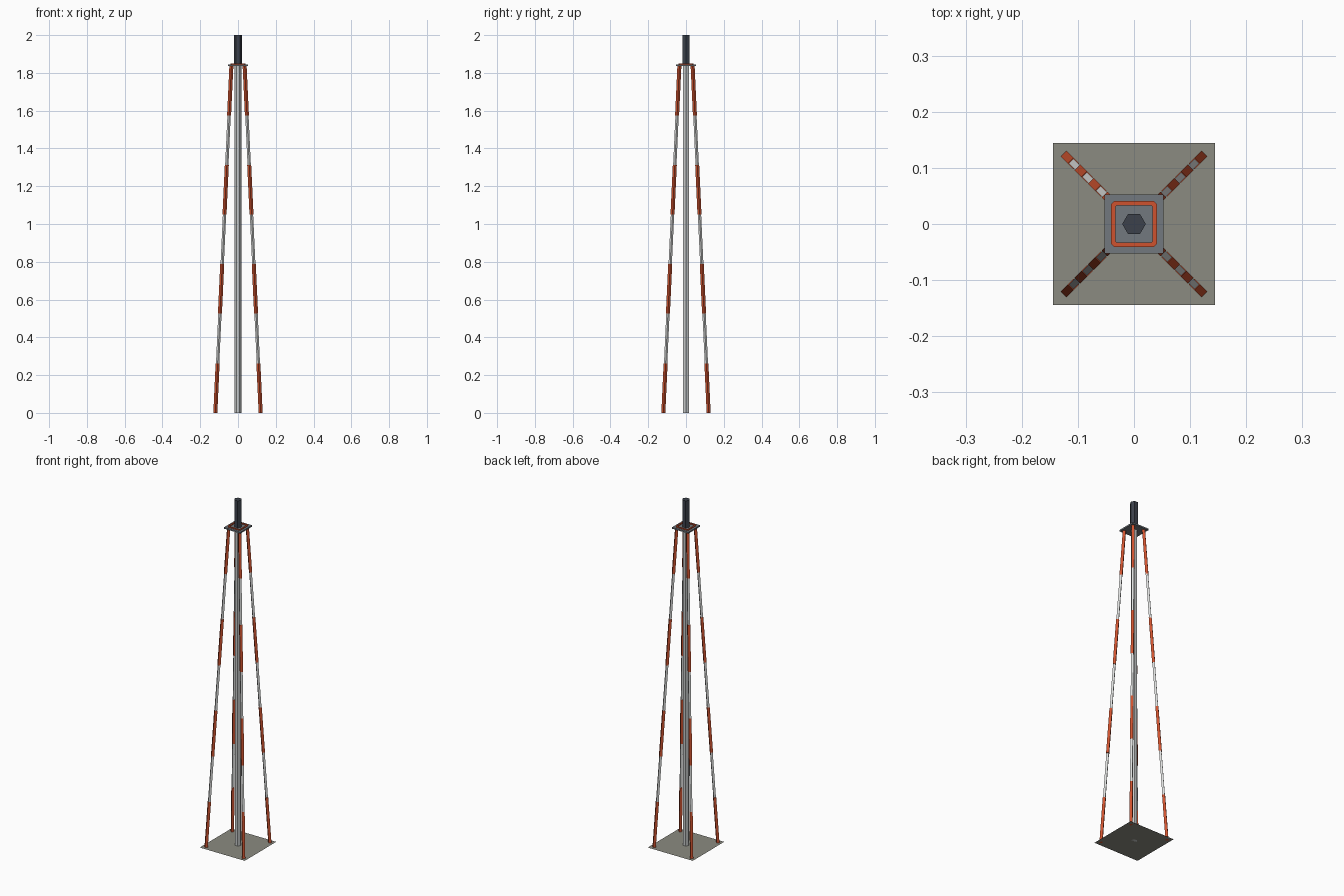
import bpy, bmesh, math
from mathutils import Vector

if "Cube" in bpy.data.objects:
    bpy.data.objects.remove(bpy.data.objects["Cube"])


def material(name, rgb):
    m = bpy.data.materials.new(name)
    m.diffuse_color = (*rgb, 1)
    m.use_nodes = True
    m.node_tree.nodes["Principled BSDF"].inputs["Base Color"].default_value = m.diffuse_color
    return m


ORANGE = material("signal orange", (0.62, 0.085, 0.028))
WHITE = material("off white", (0.72, 0.73, 0.72))
STEEL = material("pole grey", (0.58, 0.60, 0.60))
PLATE = material("plate grey", (0.17, 0.19, 0.21))
DARK = material("dark slate", (0.045, 0.053, 0.07))
GROUND = material("base stone", (0.26, 0.26, 0.22))


def finish(name, bm, *mats):
    bmesh.ops.recalc_face_normals(bm, faces=bm.faces)
    me = bpy.data.meshes.new(name)
    bm.to_mesh(me)
    bm.free()
    for m in mats:
        me.materials.append(m)
    ob = bpy.data.objects.new(name, me)
    bpy.context.collection.objects.link(ob)
    return ob


def hex_prism(name, r, z0, z1, mat):
    bpy.ops.mesh.primitive_cylinder_add(vertices=6, radius=r, depth=z1 - z0,
                                        location=(0, 0, (z0 + z1) / 2),
                                        rotation=(0, 0, math.pi / 2))
    ob = bpy.context.object
    ob.name = name
    ob.data.materials.append(mat)


def loft(bm, rings, mat_index):
    # closed four-sided bar between two rings
    a, b = [[bm.verts.new(p) for p in ring] for ring in rings]
    faces = [bm.faces.new((a[i], a[(i + 1) % 4], b[(i + 1) % 4], b[i])) for i in range(4)]
    faces += [bm.faces.new(a[::-1]), bm.faces.new(b)]
    for f in faces:
        f.material_index = mat_index


# base sheet
bpy.ops.mesh.primitive_plane_add(size=0.288, location=(0, 0, 0))
bpy.context.object.name = "base_sheet"
bpy.context.object.data.materials.append(GROUND)

# central pole and top mast
hex_prism("central_pole", 0.0175, 0, 1.838, STEEL)
hex_prism("top_mast", 0.021, 1.838, 2.0, DARK)

# four striped legs, orange bands slightly proud of the white ones
TOP, BANDS = 1.838, 7
for sx, sy, name in ((-1, -1, "front_left"), (1, -1, "front_right"),
                     (-1, 1, "back_left"), (1, 1, "back_right")):
    radial = Vector((sx, sy, 0)).normalized()
    side = Vector((-radial.y, radial.x, 0))
    foot, head = Vector((sx * 0.12, sy * 0.12, 0)), Vector((sx * 0.035, sy * 0.035, TOP))
    bm = bmesh.new()
    for k in range(BANDS):
        h = 0.0075 if k % 2 == 0 else 0.0062
        rings = []
        for t in (k / BANDS, (k + 1) / BANDS):
            c = foot.lerp(head, t)
            rings.append([c + radial * h * u + side * h * v
                          for u, v in ((1, 1), (-1, 1), (-1, -1), (1, -1))])
        loft(bm, rings, k % 2)
    finish(name + "_leg", bm, ORANGE, WHITE)

# top platform
bpy.ops.mesh.primitive_cube_add(size=1, location=(0, 0, 1.84))
plate = bpy.context.object
plate.name = "top_platform"
plate.scale = (0.106, 0.106, 0.008)
plate.data.materials.append(PLATE)


# orange square ring with clipped corners
def clipped(r, c, z):
    return [(x, y, z) for x, y in ((r, -r + c), (r, r - c), (r - c, r), (-r + c, r),
                                   (-r, r - c), (-r, -r + c), (-r + c, -r), (r - c, -r))]


bm = bmesh.new()
loops = [[bm.verts.new(p) for p in clipped(r, c, z)] for r, c, z in
         ((0.041, 0.006, 1.843), (0.041, 0.006, 1.849), (0.033, 0.002, 1.849), (0.033, 0.002, 1.843))]
for j in range(4):
    a, b = loops[j], loops[(j + 1) % 4]
    for i in range(8):
        n = (i + 1) % 8
        bm.faces.new((a[i], a[n], b[n], b[i]))
finish("platform_ring", bm, ORANGE)
